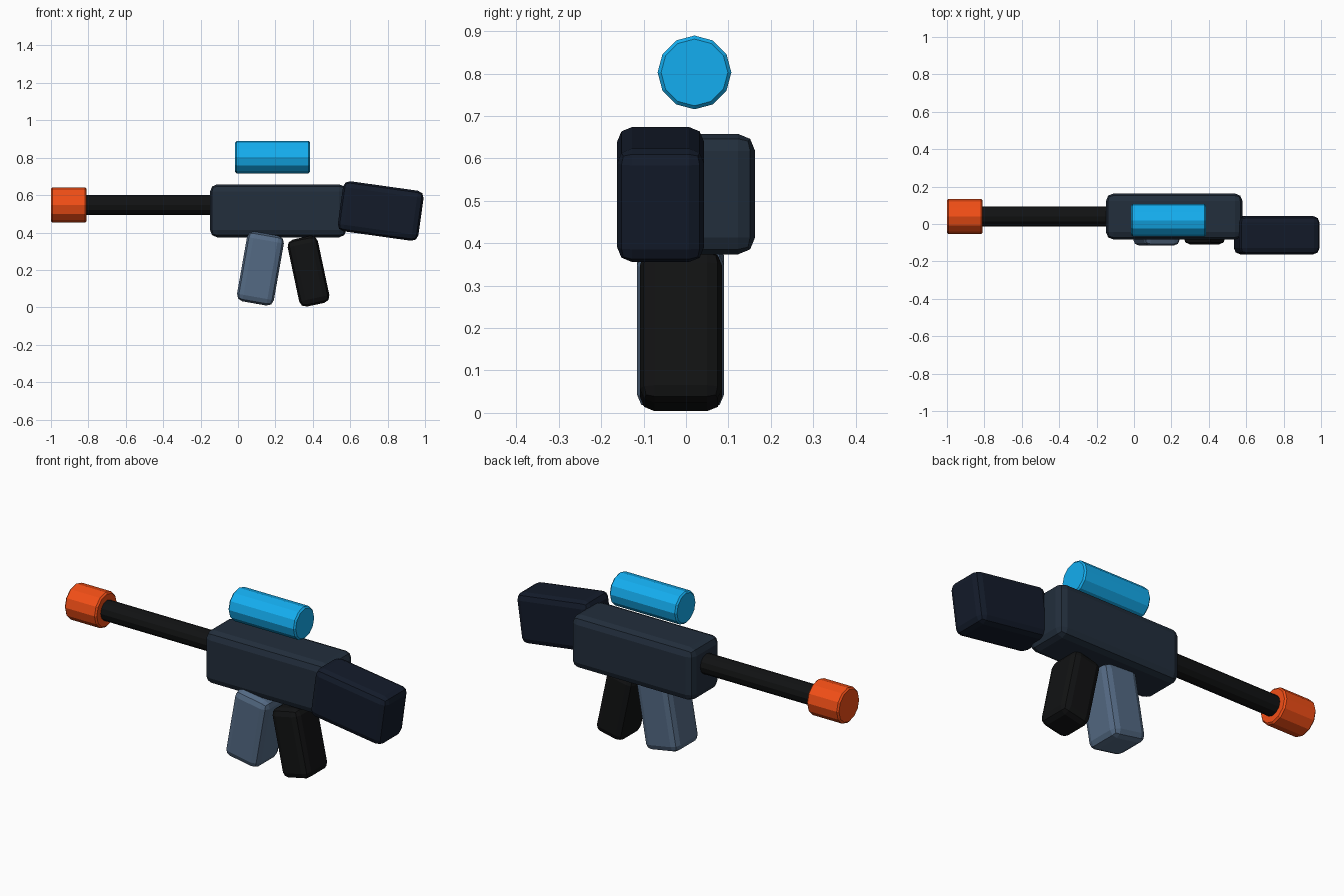
import bpy
from math import radians

if "Cube" in bpy.data.objects:
    bpy.data.objects.remove(bpy.data.objects["Cube"])


def paint(obj, name, rgb):
    mat = bpy.data.materials.new(name)
    lin = [((c / 255 + 0.055) / 1.055) ** 2.4 if c > 10 else c / 255 / 12.92 for c in rgb]
    mat.diffuse_color = (*lin, 1)
    mat.use_nodes = True
    mat.node_tree.nodes["Principled BSDF"].inputs["Base Color"].default_value = mat.diffuse_color
    obj.data.materials.append(mat)


def bevel(obj, width, segments):
    mod = obj.modifiers.new("Bevel", "BEVEL")
    mod.width = width
    mod.segments = segments
    mod.limit_method = "ANGLE"
    mod.angle_limit = radians(40)


def box(name, center, size, tilt, width, rgb):
    bpy.ops.mesh.primitive_cube_add(size=1, location=center)
    obj = bpy.context.object
    obj.name = name
    obj.scale = size
    bpy.ops.object.transform_apply(location=False, rotation=False, scale=True)
    obj.rotation_euler.y = radians(tilt)
    bevel(obj, width, 2)
    paint(obj, name + "_paint", rgb)


def tube(name, x0, x1, y, z, radius, width, rgb):
    bpy.ops.mesh.primitive_cylinder_add(
        vertices=12, radius=radius, depth=x1 - x0,
        location=((x0 + x1) / 2, y, z), rotation=(0, radians(90), 0))
    obj = bpy.context.object
    obj.name = name
    if width:
        bevel(obj, width, 1)
    paint(obj, name + "_paint", rgb)


# Body and shoulder stock
box("receiver", (0.215, 0.04, 0.516), (0.73, 0.246, 0.284), 0, 0.04, (34, 46, 60))
box("stock", (0.763, -0.06, 0.515), (0.435, 0.205, 0.27), 8, 0.035, (19, 27, 42))

# Magazine and grip below the body
box("magazine", (0.12, -0.013, 0.207), (0.2, 0.206, 0.378), 10, 0.035, (84, 106, 132))
box("grip", (0.377, -0.012, 0.193), (0.165, 0.194, 0.366), -12, 0.035, (17, 18, 19))

# Barrel, muzzle tip and sight
tube("barrel", -0.86, -0.1, 0.04, 0.547, 0.053, 0, (17, 18, 19))
tube("muzzle", -1.0, -0.81, 0.04, 0.547, 0.094, 0.008, (242, 78, 22))
tube("scope", -0.015, 0.385, 0.02, 0.803, 0.087, 0.008, (20, 174, 240))
